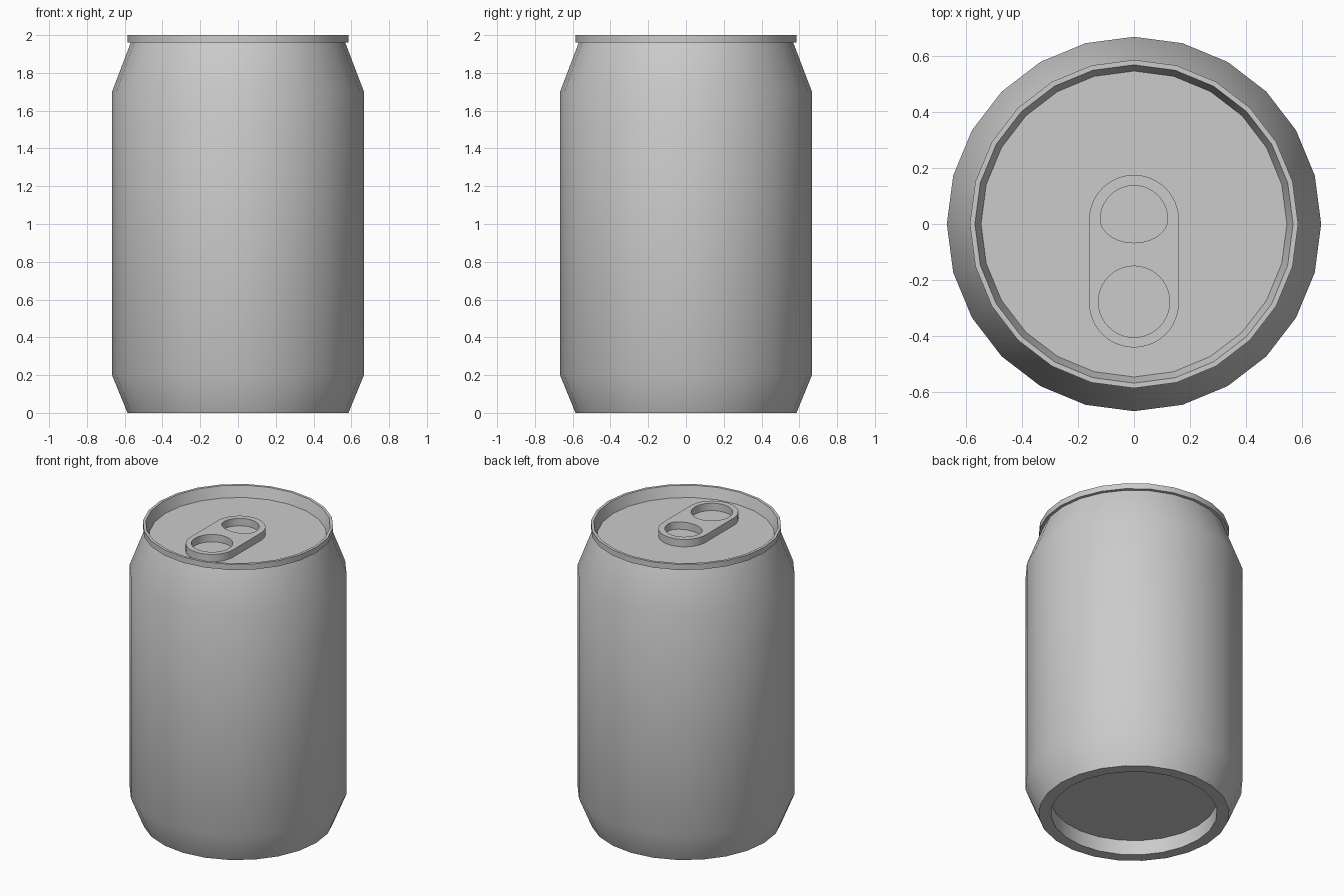
import bpy, bmesh
from math import cos, sin, pi, radians

cube = bpy.data.objects.get("Cube")
if cube:
    bpy.data.objects.remove(cube, do_unlink=True)

metal = bpy.data.materials.new("brushed_grey")
metal.use_nodes = True
grey = (0.6, 0.6, 0.6, 1)
metal.diffuse_color = grey
metal.node_tree.nodes["Principled BSDF"].inputs["Base Color"].default_value = grey

SIDES = 24


def finish(obj):
    """Apply the material and smooth shading with sharp edges kept."""
    obj.data.materials.clear()
    obj.data.materials.append(metal)
    bpy.ops.object.select_all(action='DESELECT')
    obj.select_set(True)
    bpy.context.view_layer.objects.active = obj
    bpy.ops.object.shade_smooth_by_angle(angle=radians(30))


def lathe(name, profile, cap_start=False, cap_end=False):
    """Revolve (radius, height) points, listed upwards along the outside."""
    bm = bmesh.new()
    rings = [[bm.verts.new((r * cos(2 * pi * i / SIDES), r * sin(2 * pi * i / SIDES), z))
              for i in range(SIDES)] for r, z in profile]
    for low, high in zip(rings, rings[1:]):
        for i in range(SIDES):
            j = (i + 1) % SIDES
            bm.faces.new((low[i], low[j], high[j], high[i]))
    if cap_start:
        bm.faces.new(rings[0][::-1])
    if cap_end:
        bm.faces.new(rings[-1])
    mesh = bpy.data.meshes.new(name)
    bm.to_mesh(mesh)
    bm.free()
    obj = bpy.data.objects.new(name, mesh)
    bpy.context.collection.objects.link(obj)
    finish(obj)


def arc(cy, rx, ry, start, end, steps=24):
    """Points of an elliptical arc centred on x = 0."""
    angles = [start + (end - start) * i / steps for i in range(steps + 1)]
    return [(rx * cos(a), cy + ry * sin(a)) for a in angles]


# Can shell: foot, shoulders, neck and rolled rim
lathe("can_body", [(0.51, 0), (0.585, 0), (0.667, 0.2), (0.667, 1.7),
                   (0.568, 1.96), (0.585, 1.962), (0.585, 2), (0.567, 2)])

# Recessed lid and recessed base
lathe("lid", [(0.567, 2), (0.545, 1.927)], cap_end=True)
lathe("base", [(0.51, 0.1), (0.51, 0)], cap_start=True)

# Pull tab: rounded slot outline with a finger hole and a rivet-end hole
LID_Z, TAB_Z = 1.927, 1.977
outlines = [
    arc(0.015, 0.16, 0.16, 0, pi) + arc(-0.28, 0.16, 0.16, pi, 2 * pi),
    arc(-0.277, 0.127, 0.127, 0, 2 * pi, 40)[:-1],
    arc(0.017, 0.12, 0.12, 0, pi) + arc(0.017, 0.12, 0.084, pi, 2 * pi)[1:-1],
]
curve = bpy.data.curves.new("pull_tab", 'CURVE')
curve.dimensions = '2D'
curve.fill_mode = 'BOTH'
curve.extrude = (TAB_Z - LID_Z) / 2
for points in outlines:
    spline = curve.splines.new('POLY')
    spline.points.add(len(points) - 1)
    for p, (x, y) in zip(spline.points, points):
        p.co = (x, y, 0, 1)
    spline.use_cyclic_u = True
tab = bpy.data.objects.new("pull_tab", curve)
bpy.context.collection.objects.link(tab)
tab.location.z = (LID_Z + TAB_Z) / 2
bpy.ops.object.select_all(action='DESELECT')
tab.select_set(True)
bpy.context.view_layer.objects.active = tab
bpy.ops.object.convert(target='MESH')
tab = bpy.context.view_layer.objects.active

# Weld the walls to the caps so the normals agree
bm = bmesh.new()
bm.from_mesh(tab.data)
bmesh.ops.remove_doubles(bm, verts=bm.verts, dist=0.0001)
bmesh.ops.recalc_face_normals(bm, faces=bm.faces)
bm.to_mesh(tab.data)
bm.free()
finish(tab)
